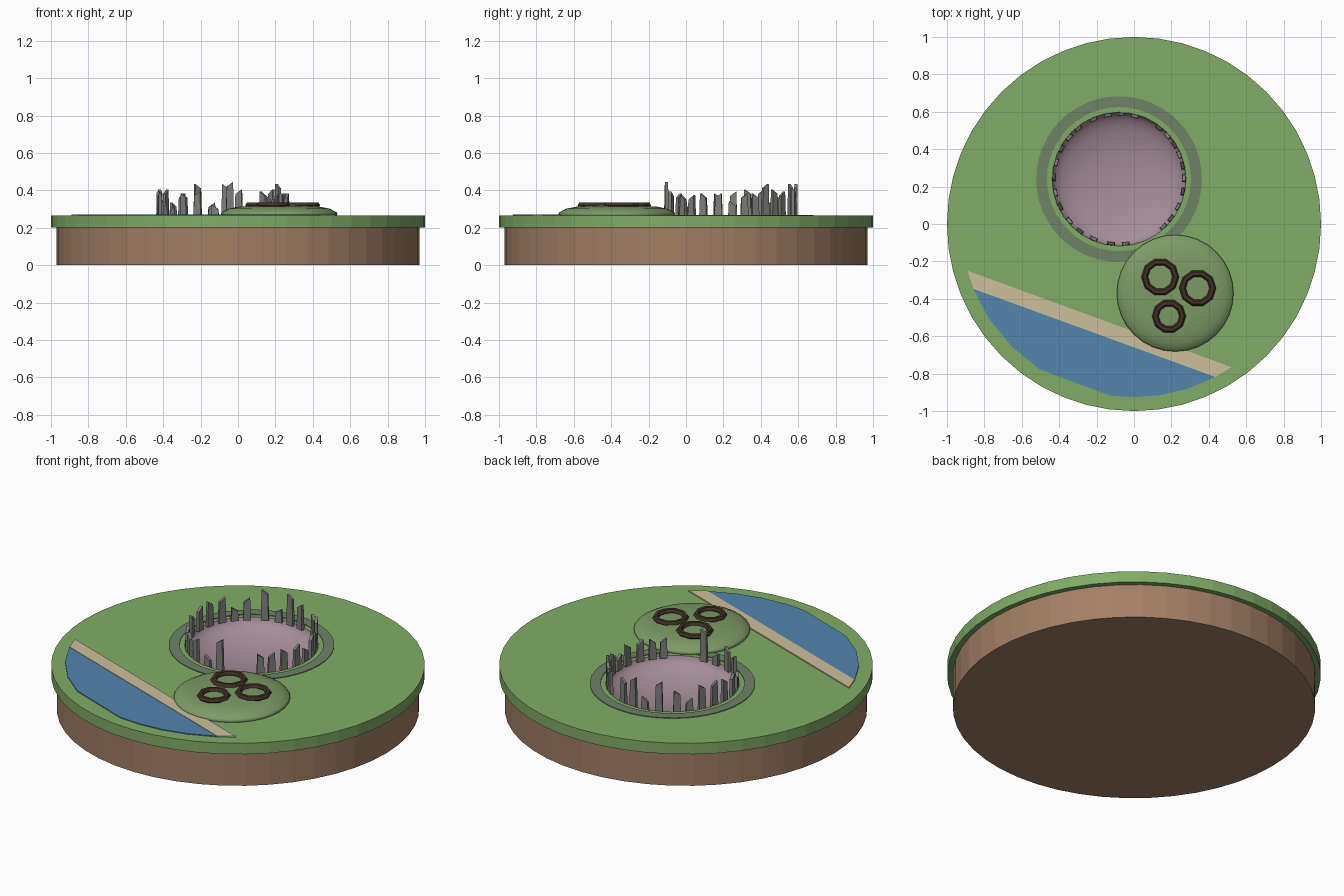
import bpy, bmesh, math
from mathutils import Vector, Matrix

cube = bpy.data.objects.get("Cube")
if cube:
    bpy.data.objects.remove(cube, do_unlink=True)


def material(name, *rgb):
    lin = [((c / 255 + 0.055) / 1.055) ** 2.4 for c in rgb] + [1]
    m = bpy.data.materials.new(name)
    m.use_nodes = True
    m.diffuse_color = lin
    bsdf = next(n for n in m.node_tree.nodes if n.type == 'BSDF_PRINCIPLED')
    bsdf.inputs["Base Color"].default_value = lin
    bsdf.inputs["Roughness"].default_value = 0.9
    return m


GRASS = material("grass green", 128, 172, 102)
SOIL = material("soil brown", 163, 127, 101)
BOWL = material("dusty mauve", 166, 141, 152)
PATH = material("grey green", 110, 130, 102)
STONE = material("stone grey", 126, 126, 123)
HILL = material("hill green", 124, 155, 102)
NEST = material("dark brown", 66, 48, 38)
SAND = material("sand", 206, 191, 156)
WATER = material("water blue", 82, 133, 174)

TOP = 0.265
CRATER = Vector((-0.08, 0.24, 0))
CRATER_R = 0.358


def finish(bm, name, mat, smooth=None, up=False):
    bmesh.ops.remove_doubles(bm, verts=bm.verts, dist=0.0001)
    bmesh.ops.recalc_face_normals(bm, faces=bm.faces)
    if up:
        for f in bm.faces:
            if f.normal.z < 0:
                f.normal_flip()
    me = bpy.data.meshes.new(name)
    bm.to_mesh(me)
    bm.free()
    me.materials.append(mat)
    ob = bpy.data.objects.new(name, me)
    bpy.context.collection.objects.link(ob)
    if smooth:
        bpy.ops.object.select_all(action='DESELECT')
        ob.select_set(True)
        bpy.context.view_layer.objects.active = ob
        bpy.ops.object.shade_smooth_by_angle(angle=math.radians(smooth))
    return ob


def circle(bm, radius, z, segments, centre=Vector()):
    step = math.tau / segments
    return [bm.verts.new(centre + Vector((radius * math.cos(i * step),
                                          radius * math.sin(i * step), z)))
            for i in range(segments)]


def lathe(bm, profile, segments, centre=Vector(), closed=False):
    """Turn a (radius, height) profile around a vertical axis."""
    rings = [circle(bm, r, z, segments, centre) for r, z in profile]
    pairs = list(zip(rings, rings[1:]))
    if closed:
        pairs.append((rings[-1], rings[0]))
    for a, b in pairs:
        for i in range(segments):
            j = (i + 1) % segments
            bm.faces.new((a[i], a[j], b[j], b[i]))
    return rings


def plate(name, points, z, mat):
    """Thin flat sheet resting on the grass."""
    bm = bmesh.new()
    face = bm.faces.new([bm.verts.new((x, y, TOP)) for x, y in points])
    ext = bmesh.ops.extrude_face_region(bm, geom=[face])
    for v in ext["geom"]:
        if isinstance(v, bmesh.types.BMVert):
            v.co.z = z
    finish(bm, name, mat)


# Soil base
bm = bmesh.new()
lathe(bm, [(0.97, 0.2), (0.97, 0), (0, 0)], 48)
finish(bm, "soil_base", SOIL)

# Grass slab with a round opening for the crater
bm = bmesh.new()
outer = lathe(bm, [(1, TOP), (1, 0.2), (0.965, 0.2)], 48)[0]
inner = circle(bm, CRATER_R, TOP, 32, CRATER)
rim_edges = []
for ring in (outer, inner):
    for a, b in zip(ring, ring[1:] + ring[:1]):
        rim_edges.append(bm.edges.get((a, b)) or bm.edges.new((a, b)))
bmesh.ops.triangle_fill(bm, edges=rim_edges, use_beauty=True, normal=(0, 0, 1))
finish(bm, "grass_slab", GRASS)

# Crater bowl
bm = bmesh.new()
arc = [math.pi / 2 * i / 10 for i in range(11)]
lathe(bm, [(CRATER_R * math.cos(a), TOP - 0.115 * math.sin(a)) for a in arc], 32, CRATER)
finish(bm, "crater_bowl", BOWL, smooth=60, up=True)

# Path around the crater
bm = bmesh.new()
lathe(bm, [(0.385, TOP), (0.385, 0.269), (0.443, 0.269), (0.443, TOP)], 48, CRATER, closed=True)
finish(bm, "crater_path", PATH)

# Standing stones on the rim: angle in degrees, top height in hundredths
STONES = [(178, 39), (165, 40), (152, 40), (140, 33), (129, 38), (113, 43), (100, 33),
          (88, 43), (76, 40), (52, 39), (42, 40), (32, 43), (22, 38), (12, 38),
          (1, 34), (-11, 38), (-25, 38), (-37, 37), (-47, 37), (-84, 44), (-97, 32),
          (-113, 39), (-127, 38), (-140, 31), (-155, 34), (-168, 38)]
bm = bmesh.new()
for i, (angle, height) in enumerate(STONES):
    spin = Matrix.Translation(CRATER) @ Matrix.Rotation(math.radians(angle), 4, 'Z')
    slant = 0.012 if i % 2 else -0.012
    stone = bmesh.ops.create_cube(bm, size=1)["verts"]
    for v in stone:
        x, y, z = v.co
        taper = 0.8 if z > 0 else 1
        top = height / 100 - 0.008 + (slant if y > 0 else -slant)
        v.co = spin @ Vector((0.347 + x * 0.02 * taper, y * 0.042 * taper,
                              top if z > 0 else TOP - 0.01))
finish(bm, "standing_stones", STONE)

# Low hill
hill_centre = Vector((0.22, -0.37, 0))
bm = bmesh.new()
lathe(bm, [(0.308, TOP), (0.312, 0.275), (0.305, 0.284), (0.27, 0.302), (0.22, 0.312),
           (0.15, 0.317), (0.07, 0.319), (0, 0.32)], 32, hill_centre)
finish(bm, "hill", HILL, smooth=60)

# Three ring nests on the hill
for i, (x, y, r) in enumerate([(0.14, -0.283, 0.1), (0.34, -0.343, 0.098), (0.187, -0.493, 0.09)]):
    bm = bmesh.new()
    section = [math.tau * k / 6 for k in range(6)]
    lathe(bm, [(r - 0.017 + 0.018 * math.cos(a), 0.32 + 0.017 * math.sin(a)) for a in section],
          10, Vector((x, y, 0)), closed=True)
    finish(bm, f"nest_{i + 1}", NEST)

# Lake and its sandy shore
shore = [(math.radians(a), 0.926) for a in (202, 213, 225, 237, 262, 270, 279, 288, 298)]
plate("lake", [(r * math.cos(a), r * math.sin(a)) for a, r in shore], 0.27, WATER)
plate("sandy_shore", [(-0.89, -0.25), (-0.858, -0.347), (0.435, -0.818), (0.52, -0.765)],
      0.272, SAND)
